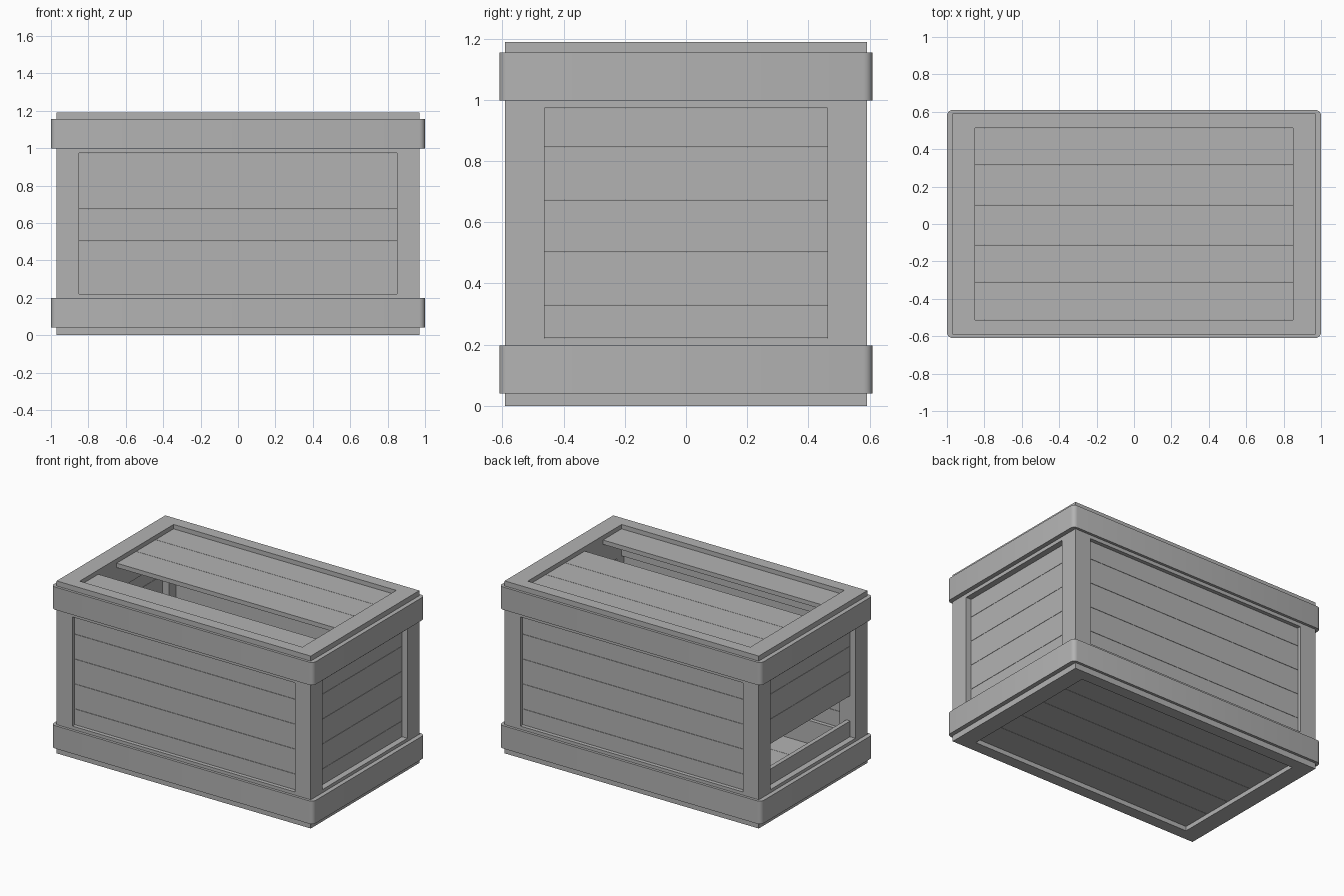
import bpy, bmesh, math

if "Cube" in bpy.data.objects:
    bpy.data.objects.remove(bpy.data.objects["Cube"])

X, Y, H = 0.97, 0.592, 1.19          # frame half sizes and height
OX, OY, OT = 0.85, 0.462, 0.512      # opening half sizes: front, side, top
Z0, Z1 = 0.22, 0.973                 # opening bottom and top
T = 0.03                             # plank thickness

wood = bpy.data.materials.new("grey")
wood.diffuse_color = (0.45, 0.45, 0.45, 1)
wood.use_nodes = True
wood.node_tree.nodes["Principled BSDF"].inputs["Base Color"].default_value = wood.diffuse_color


def finish(name, bm):
    bmesh.ops.recalc_face_normals(bm, faces=bm.faces)
    me = bpy.data.meshes.new(name)
    bm.to_mesh(me)
    bm.free()
    me.materials.append(wood)
    ob = bpy.data.objects.new(name, me)
    bpy.context.collection.objects.link(ob)
    return ob


def box(name, lo, hi):
    bm = bmesh.new()
    bmesh.ops.create_cube(bm, size=1)
    for v in bm.verts:
        v.co = [lo[i] + (v.co[i] + 0.5) * (hi[i] - lo[i]) for i in range(3)]
    return finish(name, bm)


def span(s, a, b):
    return (a, b) if s > 0 else (-b, -a)


# Corner posts
for sx in (-1, 1):
    for sy in (-1, 1):
        x, y = span(sx, OX, X), span(sy, OY, Y)
        box("corner_post", (x[0], y[0], Z0), (x[1], y[1], Z1))

# Top and bottom rails
for name, a, b in (("bottom_rail", 0, Z0), ("top_rail", Z1, H)):
    for s in (-1, 1):
        y, x = span(s, OT, Y), span(s, OX, X)
        box("long_" + name, (-X, y[0], a), (X, y[1], b))
        box("short_" + name, (x[0], -OT, a), (x[1], OT, b))


# Raised bands with rounded corners, hollow inside
def loop(hx, hy, r):
    pts = []
    for k, (sx, sy) in enumerate(((1, 1), (-1, 1), (-1, -1), (1, -1))):
        for i in range(5):
            a = math.pi / 2 * (k + i / 4)
            pts.append((sx * (hx - r) + r * math.cos(a), sy * (hy - r) + r * math.sin(a)))
    return pts


def band(name, a, b):
    bm = bmesh.new()
    outer, inner = loop(1.0, 0.61, 0.03), loop(X - 0.01, Y - 0.01, 0.002)
    rings = [[bm.verts.new((x, y, z)) for x, y in pts]
             for pts, z in ((outer, a), (outer, b), (inner, b), (inner, a))]
    n = len(outer)
    for k in range(4):
        p, q = rings[k], rings[(k + 1) % 4]
        for i in range(n):
            j = (i + 1) % n
            bm.faces.new((p[i], p[j], q[j], q[i]))
    ob = finish(name, bm)
    bpy.context.view_layer.objects.active = ob
    ob.select_set(True)
    bpy.ops.object.shade_smooth_by_angle(angle=math.radians(30))
    ob.select_set(False)


band("lower_band", 0.04, 0.198)
band("upper_band", 0.998, 1.155)

# Planks: each panel is split by seams; one index may be left open
E = 0.001


def planks(name, cuts, make, missing=None):
    for i, (a, b) in enumerate(zip(cuts, cuts[1:])):
        if i != missing:
            box(name, *make(a + E, b - E))


side_cuts = [Z0, 0.33, 0.502, 0.674, 0.846, Z1]
top_cuts = [-OT, -0.308, -0.11, 0.103, 0.315, OT]

for s, nm in ((-1, "front_plank"), (1, "back_plank")):
    y = span(s, Y - 0.025 - T, Y - 0.025)
    planks(nm, side_cuts, lambda a, b: ((-OX, y[0], a), (OX, y[1], b)))

for s, nm, gap in ((-1, "left_plank", 1), (1, "right_plank", None)):
    x = span(s, X - 0.04 - T, X - 0.04)
    planks(nm, side_cuts, lambda a, b: ((x[0], -OY, a), (x[1], OY, b)), gap)

planks("lid_plank", top_cuts,
       lambda a, b: ((-OX, a, H - 0.03 - T), (OX, b, H - 0.03)), 1)
planks("floor_plank", top_cuts,
       lambda a, b: ((-OX, a, 0.03), (OX, b, 0.03 + T)))
